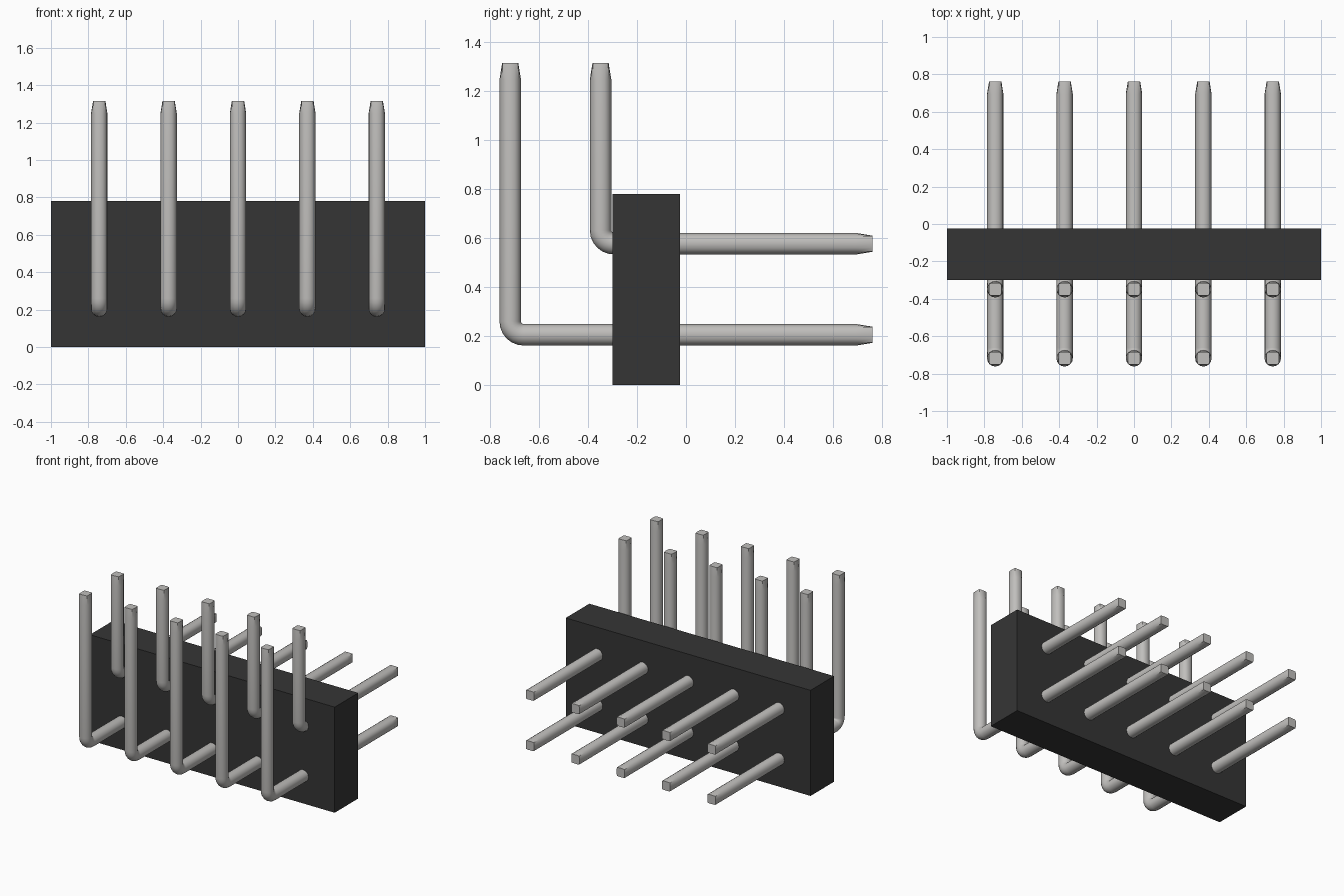
import bpy, bmesh, math
from mathutils import Vector

cube = bpy.data.objects.get("Cube")
if cube:
    bpy.data.objects.remove(cube, do_unlink=True)


def material(name, rgb):
    m = bpy.data.materials.new(name)
    m.use_nodes = True
    m.diffuse_color = (*rgb, 1)
    m.node_tree.nodes["Principled BSDF"].inputs["Base Color"].default_value = (*rgb, 1)
    return m


BLACK = material("black plastic", (0.036, 0.036, 0.036))
METAL = material("pin metal", (0.53, 0.52, 0.505))

RADIUS, BEND, SIDES = 0.044, 0.055, 16
TIP, TIP_LEN = 0.033, 0.068
TOP, BACK, PITCH = 1.315, 0.762, 0.371


def add_object(name, mesh, x=0.0):
    ob = bpy.data.objects.new(name, mesh)
    ob.location.x = x
    bpy.context.collection.objects.link(ob)
    return ob


# Plastic housing block
bm = bmesh.new()
bmesh.ops.create_cube(bm, size=1)
for v in bm.verts:
    v.co = Vector((v.co.x * 2, v.co.y * 0.275 - 0.1625, v.co.z * 0.78 + 0.39))
housing = bpy.data.meshes.new("housing")
bm.to_mesh(housing)
bm.free()
housing.materials.append(BLACK)
add_object("housing", housing)


def pin_mesh(name, y, z):
    """Right-angle pin: upright at y, horizontal leg at height z, flats on both tips."""
    # Stations: (y, z, angle of travel from +y, clamp that cuts the four flats)
    down = -math.pi / 2
    path = [(y, TOP, down, TIP), (y, TOP - TIP_LEN, down, RADIUS)]
    for i in range(7):
        a = i / 6 * math.pi / 2
        path.append((y + BEND * (1 - math.cos(a)), z + BEND * (1 - math.sin(a)),
                     down + a, RADIUS))
    path += [(BACK - TIP_LEN, z, 0, RADIUS), (BACK, z, 0, TIP)]

    bm = bmesh.new()
    rings = []
    for py, pz, ang, lim in path:
        ring = []
        for k in range(SIDES):
            t = 2 * math.pi * k / SIDES
            u = max(-lim, min(lim, RADIUS * math.cos(t)))
            w = max(-lim, min(lim, RADIUS * math.sin(t)))
            ring.append(bm.verts.new((u, py - w * math.sin(ang), pz + w * math.cos(ang))))
        rings.append(ring)
    for a, b in zip(rings, rings[1:]):
        for k in range(SIDES):
            n = (k + 1) % SIDES
            bm.faces.new((a[k], a[n], b[n], b[k]))
    bm.faces.new(rings[0])
    bm.faces.new(rings[-1])
    bmesh.ops.recalc_face_normals(bm, faces=bm.faces)
    me = bpy.data.meshes.new(name)
    bm.to_mesh(me)
    bm.free()
    me.materials.append(METAL)
    return me


# Two rows of five bent pins
pins = []
for row, y, z in (("lower_pin", -0.718, 0.205), ("upper_pin", -0.349, 0.577)):
    mesh = pin_mesh(row, y, z)
    for i in range(5):
        pins.append(add_object(f"{row}_{i + 1}", mesh, (i - 2) * PITCH))

# Smooth shafts with crisp tips
bpy.ops.object.select_all(action="DESELECT")
for ob in (pins[0], pins[5]):
    ob.select_set(True)
bpy.context.view_layer.objects.active = pins[0]
bpy.ops.object.shade_smooth_by_angle(angle=math.radians(30))
